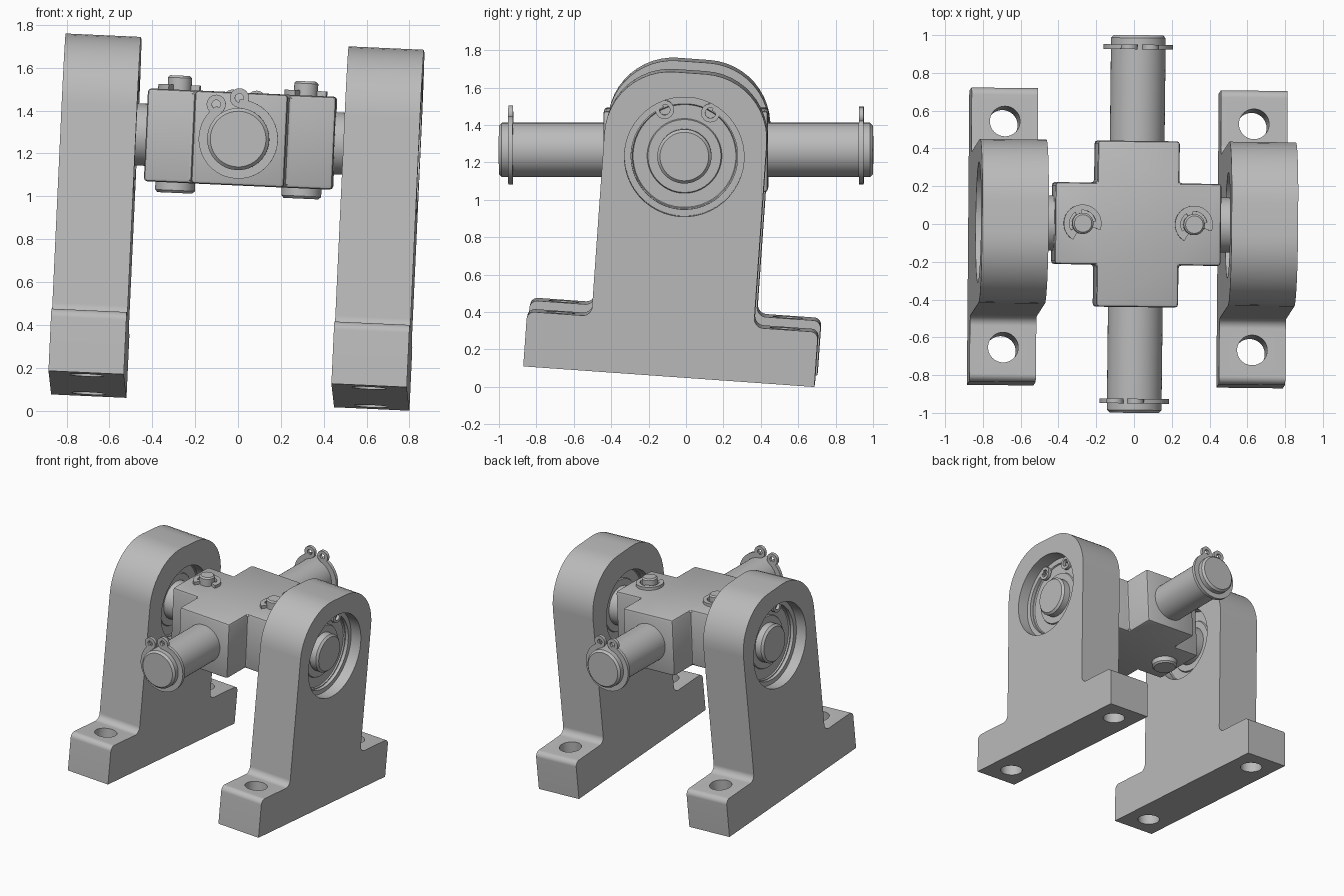
import bpy, bmesh
from math import radians, cos, sin, pi
from mathutils import Matrix, Vector

cube = bpy.data.objects.get("Cube")
if cube:
    bpy.data.objects.remove(cube)

# Single grey metal
metal = bpy.data.materials.new("grey metal")
metal.use_nodes = True
GREY = (0.5, 0.5, 0.5, 1)
metal.diffuse_color = GREY
metal.node_tree.nodes["Principled BSDF"].inputs["Base Color"].default_value = GREY

# Slightly tilted joint frame, and brackets swung a little about the cross pin
JOINT = (Matrix.Translation((0.012, 0, 1.267)) @ Matrix.Rotation(radians(-0.65), 4, 'Z')
         @ Matrix.Rotation(radians(2.6), 4, 'Y'))
SWING = JOINT @ Matrix.Rotation(radians(-4.05), 4, 'X')


def along(direction):
    """Matrix turning local z to the direction, local y staying up."""
    z = Vector(direction)
    y = Vector((0, 1, 0)) if abs(z.z) > 0.5 else Vector((0, 0, 1))
    return Matrix((y.cross(z), y, z)).transposed().to_4x4()


def revolve(bm, profile, place=Matrix(), start=0, sweep=360, steps=48):
    """Revolve a closed (radius, height) outline about z."""
    full = sweep == 360
    rings = []
    for i in range(steps if full else steps + 1):
        a = radians(start + sweep * i / steps)
        ring = []
        hub = {}
        for r, t in profile:
            if r == 0 and rings:
                ring.append(rings[0][len(ring)])
            else:
                ring.append(bm.verts.new(place @ Vector((r * cos(a), r * sin(a), t))))
        rings.append(ring)
    n = len(profile)
    for i in range(steps):
        p, q = rings[i], rings[(i + 1) % len(rings)]
        for j in range(n):
            k = (j + 1) % n
            corners = list(dict.fromkeys((p[j], q[j], q[k], p[k])))
            if len(corners) > 2:
                bm.faces.new(corners)
    if not full:
        bm.faces.new(rings[0])
        bm.faces.new(rings[-1])


def prism(bm, outline, place, low, high):
    """Extrude a 2D outline between two local heights."""
    face = bm.faces.new([bm.verts.new(place @ Vector((x, y, low))) for x, y in outline])
    new = bmesh.ops.extrude_face_region(bm, geom=[face])["geom"]
    shift = place.to_3x3() @ Vector((0, 0, high - low))
    bmesh.ops.translate(bm, vec=shift, verts=[v for v in new if isinstance(v, bmesh.types.BMVert)])


def rounded(corners, steps=12):
    """Round right-angled corners given as (x, y, radius)."""
    out = []
    for i, (x, y, r) in enumerate(corners):
        p = Vector((x, y))
        if r == 0:
            out.append(p)
            continue
        d1 = (Vector(corners[i - 1][:2]) - p).normalized()
        d2 = (Vector(corners[(i + 1) % len(corners)][:2]) - p).normalized()
        c = p + (d1 + d2) * r
        for s in range(steps + 1):
            t = pi / 2 * s / steps
            out.append(c - (d2 * cos(t) + d1 * sin(t)) * r)
    return out


def make(name, bm):
    bmesh.ops.recalc_face_normals(bm, faces=bm.faces)
    mesh = bpy.data.meshes.new(name)
    bm.to_mesh(mesh)
    bm.free()
    mesh.materials.append(metal)
    obj = bpy.data.objects.new(name, mesh)
    bpy.context.collection.objects.link(obj)
    return obj


def bake(obj):
    """Apply the modifiers of an object."""
    graph = bpy.context.evaluated_depsgraph_get()
    mesh = bpy.data.meshes.new_from_object(obj.evaluated_get(graph))
    obj.modifiers.clear()
    obj.data = mesh


def finish(obj, frame):
    bpy.ops.object.select_all(action='DESELECT')
    obj.select_set(True)
    bpy.context.view_layer.objects.active = obj
    bpy.ops.object.shade_smooth_by_angle(angle=radians(30))
    obj.matrix_world = frame


def drill(obj, radius, low, high, place):
    bm = bmesh.new()
    revolve(bm, [(0, low), (radius, low), (radius, high), (0, high)], place)
    cutter = make("drill_cutter", bm)
    cutter.hide_render = True
    mod = obj.modifiers.new("hole", 'BOOLEAN')
    mod.operation, mod.solver, mod.object = 'DIFFERENCE', 'EXACT', cutter
    bake(obj)
    bpy.data.objects.remove(cutter)


def rod(name, radius, low, high, place, frame, edge=0.015):
    bm = bmesh.new()
    revolve(bm, [(0, low), (radius - edge, low), (radius, low + edge),
                 (radius, high - edge), (radius - edge, high), (0, high)], place)
    finish(make(name, bm), frame)


def snap_ring(name, inner, outer, low, ear, place, frame, turn=90):
    """Open ring with two drilled ears; ear = (distance, angle, hole, radius)."""
    dist, angle, hole, size = ear
    high = low + 0.025
    bm = bmesh.new()
    box = lambda a, b: [(a, low), (b, low), (b, high), (a, high)]
    revolve(bm, box(inner, outer), place, turn + angle, 360 - 2 * angle)
    for s in (-1, 1):
        a = radians(turn + s * angle)
        shift = Matrix.Translation((dist * cos(a), dist * sin(a), 0))
        revolve(bm, box(hole, size), place @ shift, steps=24)
    finish(make(name, bm), frame)


# Cross-shaped centre block with softened edges
A, B = 0.44, 0.217
plus = [(A, -B), (A, B), (B, B), (B, A), (-B, A), (-B, B),
        (-A, B), (-A, -B), (-B, -B), (-B, -A), (B, -A), (B, -B)]
bm = bmesh.new()
prism(bm, plus, Matrix(), -B, B)
block = make("cross_block", bm)
bevel = block.modifiers.new("soft_edges", 'BEVEL')
bevel.width, bevel.segments = 0.016, 2
bake(block)
finish(block, JOINT)

# Long shafts with outer snap rings, front and back
for label, s, turn in (("front", -1, 108), ("back", 1, 90)):
    place = along((0, s, 0))
    rod(label + "_shaft", 0.145, 0.4, 1.0, place, JOINT)
    snap_ring(label + "_snap_ring", 0.14, 0.185, 0.925, (0.192, 17, 0.02, 0.045),
              place, JOINT, turn)

# Side pins, bearings, brackets and locking pins
THICK_IN, THICK_OUT = 0.485, 0.837
outline = rounded([(-0.78, -1.179, 0), (0.78, -1.179, 0), (0.78, -0.885, 0.04),
                   (0.435, -0.885, 0.05), (0.435, 0.45, 0.35), (-0.435, 0.45, 0.35),
                   (-0.435, -0.885, 0.05), (-0.78, -0.885, 0.04)])
for label, s in (("left", 1), ("right", -1)):
    place = along((s, 0, 0))
    rod(label + "_side_pin", 0.145, 0.4, 0.79, place, JOINT)

    # Bearing with recessed shields between its races
    bm = bmesh.new()
    revolve(bm, [(0.14, 0.56), (0.195, 0.56), (0.2, 0.57), (0.27, 0.57), (0.275, 0.56),
                 (0.32, 0.56), (0.32, 0.725), (0.28, 0.725), (0.275, 0.715),
                 (0.2, 0.715), (0.195, 0.725), (0.14, 0.725)], place)
    finish(make(label + "_bearing", bm), SWING)
    snap_ring(label + "_bore_ring", 0.285, 0.321, 0.727, (0.27, 27, 0.028, 0.05), place, SWING)

    # Bracket with stepped bore and two mounting holes
    bm = bmesh.new()
    prism(bm, outline, place, THICK_IN, THICK_OUT)
    bracket = make(label + "_bracket", bm)
    drill(bracket, 0.28, 0.4, 0.7, place)
    drill(bracket, 0.32, 0.56, 0.95, place)
    for y in (-0.6, 0.6):
        drill(bracket, 0.08, -1.3, -0.7, Matrix.Translation((s * 0.66, y, 0)))
    finish(bracket, SWING)

    # Locking pin through the block: stem and clip above, head below
    spot = Matrix.Translation((s * 0.295, 0, 0))
    rod(label + "_lock_stem", 0.056, 0.1, 0.283, spot, JOINT, 0.01)
    rod(label + "_lock_head", 0.093, -0.265, -0.2, spot, JOINT, 0.012)
    bm = bmesh.new()
    revolve(bm, [(0.07, 0.217), (0.1, 0.217), (0.1, 0.24), (0.07, 0.24)], spot, -20, 260)
    for a in (-20, 95, 210):
        revolve(bm, [(0.05, 0.217), (0.08, 0.217), (0.08, 0.24), (0.05, 0.24)],
                spot, a, 30, 6)
    finish(make(label + "_lock_clip", bm), JOINT)
